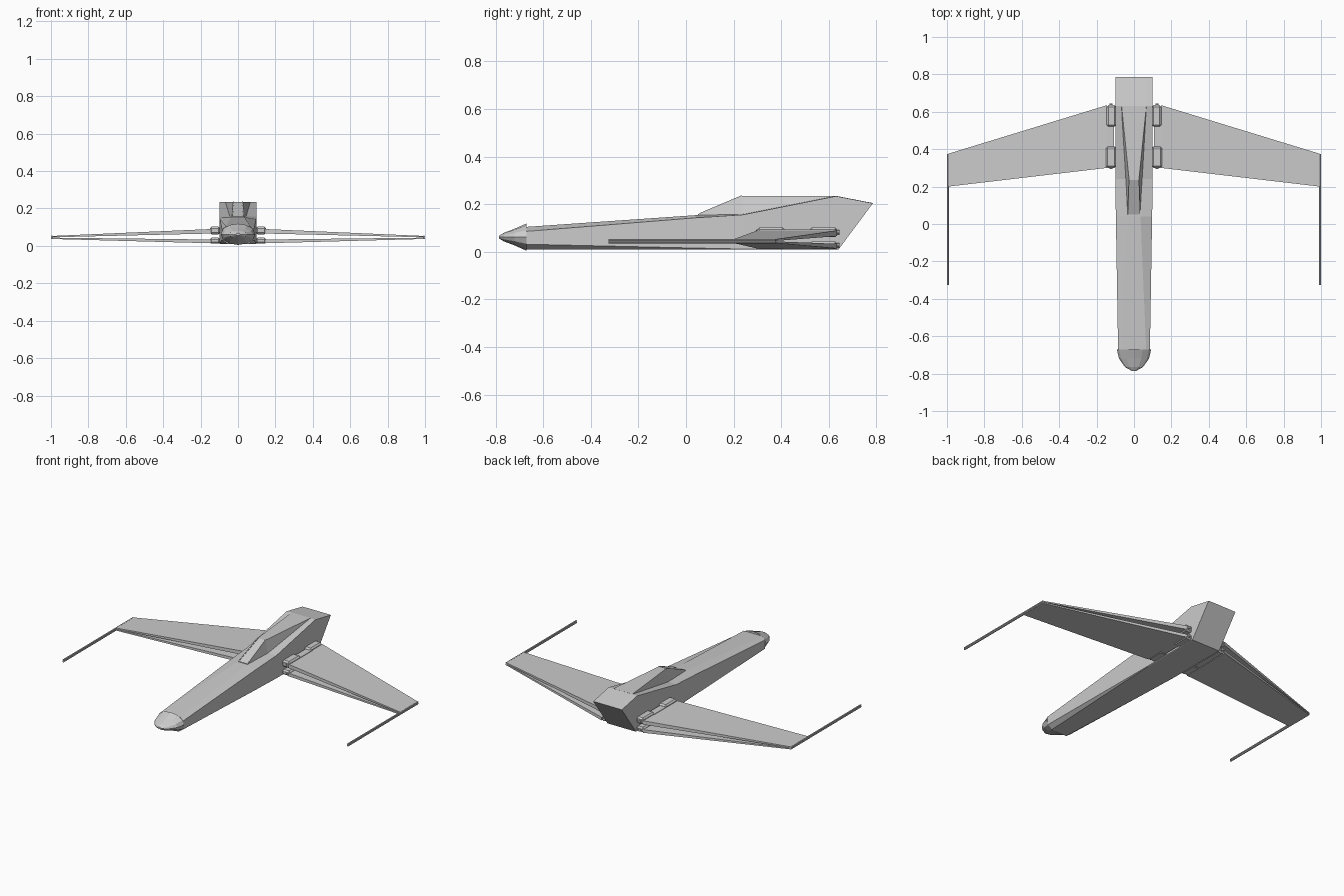
import bpy
import bmesh
from math import sin, cos, pi

cube = bpy.data.objects.get("Cube")
if cube:
    bpy.data.objects.remove(cube, do_unlink=True)

grey = bpy.data.materials.new("hull grey")
grey.use_nodes = True
colour = (0.6, 0.6, 0.6, 1)
grey.diffuse_color = colour
grey.node_tree.nodes["Principled BSDF"].inputs["Base Color"].default_value = colour


def finish(name, bm):
    bmesh.ops.recalc_face_normals(bm, faces=bm.faces)
    mesh = bpy.data.meshes.new(name)
    bm.to_mesh(mesh)
    bm.free()
    mesh.materials.append(grey)
    obj = bpy.data.objects.new(name, mesh)
    bpy.context.collection.objects.link(obj)
    return obj


def loft(name, rings):
    """Skin a row of equal-length rings and cap both ends."""
    bm = bmesh.new()
    rows = [[bm.verts.new(p) for p in ring] for ring in rings]
    n = len(rows[0])
    for a, b in zip(rows, rows[1:]):
        for i in range(n):
            j = (i + 1) % n
            bm.faces.new((a[i], a[j], b[j], b[i]))
    bm.faces.new(rows[0])
    bm.faces.new(rows[-1])
    return finish(name, bm)


def mirror(obj):
    mod = obj.modifiers.new("Mirror", "MIRROR")
    mod.use_axis[0] = True
    return obj


def box(name, x, y, z, bevel=0.0):
    rings = [[(x[0], v, z[0]), (x[1], v, z[0]), (x[1], v, z[1]), (x[0], v, z[1])] for v in y]
    obj = mirror(loft(name, rings))
    if bevel:
        mod = obj.modifiers.new("Bevel", "BEVEL")
        mod.width = bevel
        mod.segments = 1
        bpy.context.view_layer.objects.active = obj
        bpy.ops.object.modifier_move_to_index(modifier="Bevel", index=0)
    return obj


def hull_ring(half):
    """Full section from (half width, y, z) points, bottom to top."""
    return list(half) + [(-x, y, z) for x, y, z in reversed(half)]


# Fuselage: chamfered long nose growing into a tall slanted tail
loft("fuselage", [hull_ring(h) for h in (
    [(0.055, -0.67, 0.01), (0.085, -0.67, 0.032), (0.085, -0.67, 0.086), (0.065, -0.67, 0.105)],
    [(0.09, 0.04, 0.01), (0.097, 0.04, 0.016), (0.097, 0.04, 0.143), (0.035, 0.04, 0.154)],
    [(0.096, 0.24, 0.01), (0.1, 0.24, 0.012), (0.1, 0.24, 0.156), (0.04, 0.24, 0.158)],
    [(0.098, 0.63, 0.01), (0.1, 0.63, 0.012), (0.1, 0.63, 0.234), (0.065, 0.63, 0.235)],
    [(0.098, 0.64, 0.01), (0.1, 0.642, 0.012), (0.1, 0.785, 0.204), (0.065, 0.785, 0.205)],
)])

# Rounded nose cap, slightly wider than the fuselage
sides = 12
loft("nose_cap", [
    [(w * cos(2 * pi * i / sides), y, 0.062 + h * sin(2 * pi * i / sides)) for i in range(sides)]
    for y, w, h in ((-0.67, 0.092, 0.057), (-0.72, 0.08, 0.035),
                    (-0.765, 0.048, 0.018), (-0.785, 0.012, 0.006))
])

# Canopy and the spine that widens behind it
loft("canopy_spine", [hull_ring(h) for h in (
    [(0.034, 0.05, 0.145), (0.033, 0.05, 0.158)],
    [(0.046, 0.235, 0.145), (0.026, 0.235, 0.235)],
    [(0.07, 0.63, 0.225), (0.066, 0.63, 0.2355)],
)])

# Window panes on the windshield and canopy sides
mirror(loft("windshield_frame", [
    [(0.027, 0.06, 0.158), (0.033, 0.06, 0.158), (0.033, 0.06, 0.164), (0.027, 0.06, 0.164)],
    [(0.021, 0.235, 0.233), (0.027, 0.235, 0.233), (0.027, 0.235, 0.238), (0.021, 0.235, 0.238)],
]))

# Two stacked wings on each side, each tapering to the tip
for name, root, tip in (("upper_wing", (0.066, 0.09), (0.046, 0.053)),
                        ("lower_wing", (0.014, 0.034), (0.037, 0.044))):
    rings = []
    for x, front, back, (low, high) in ((0.145, 0.3, 0.635, root), (0.995, 0.2, 0.375, tip)):
        rings.append([(x, front, low), (x, back, low), (x, back, high), (x, front, high)])
    mirror(loft(name, rings))

# Interleaved hinge blocks and pins at the wing roots
for level, z in (("upper", (0.062, 0.103)), ("lower", (0.012, 0.044))):
    box(level + "_front_hinge", (0.095, 0.15), (0.3, 0.415), z, 0.009)
    box(level + "_rear_hinge", (0.095, 0.146), (0.52, 0.635), z, 0.009)
    box(level + "_wing_tab", (0.108, 0.15), (0.405, 0.53), (z[0] + 0.004, z[1] - 0.01))
    mid = sum(z) / 2
    mirror(loft(level + "_hinge_pin", [
        [(0.123 + 0.009 * cos(pi * i / 4), y, mid + 0.009 * sin(pi * i / 4)) for i in range(8)]
        for y in (0.295, 0.645)]))

# Long wingtip guns, one per wing
for level, z in (("upper", 0.05), ("lower", 0.041)):
    mirror(loft(level + "_wingtip_gun", [
        [(0.995 + 0.005 * cos(pi * i / 4), y, z + 0.005 * sin(pi * i / 4)) for i in range(8)]
        for y in (-0.325, 0.375)]))
